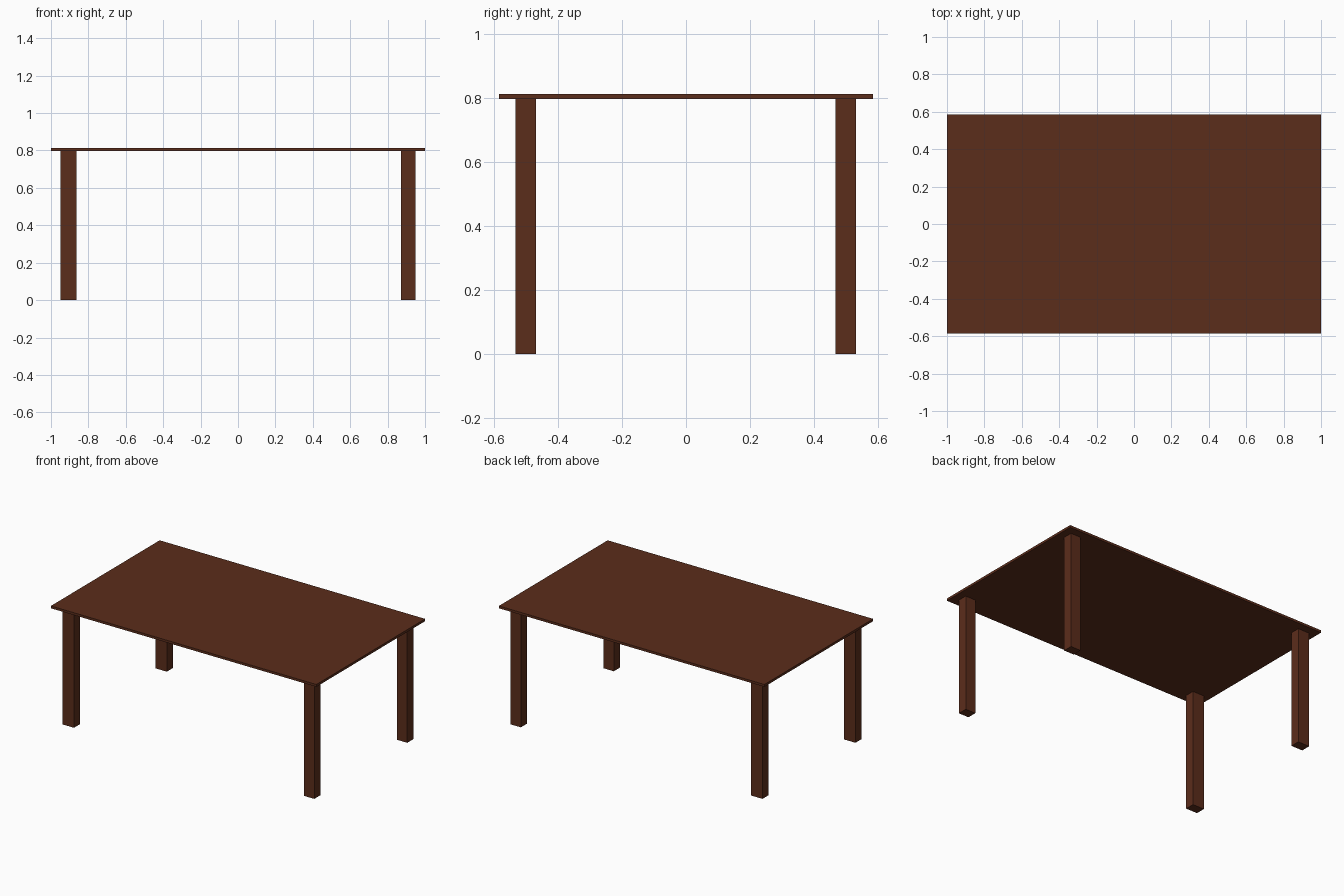
import bpy

if "Cube" in bpy.data.objects:
    bpy.data.objects.remove(bpy.data.objects["Cube"])

# Dark brown wood
wood = bpy.data.materials.new("dark_wood")
wood.diffuse_color = (0.105, 0.026, 0.011, 1)
wood.use_nodes = True
wood.node_tree.nodes["Principled BSDF"].inputs["Base Color"].default_value = wood.diffuse_color


def box(name, x, y, z):
    """Box from (min, max) ranges on each axis."""
    spans = (x, y, z)
    bpy.ops.mesh.primitive_cube_add(size=1, location=[(a + b) / 2 for a, b in spans])
    ob = bpy.context.object
    ob.name = name
    ob.scale = [b - a for a, b in spans]
    bpy.ops.object.transform_apply(location=False, rotation=False, scale=True)
    ob.data.materials.append(wood)
    return ob


UNDERSIDE = 0.797

# Thin table top
box("table_top", (-1, 1), (-0.585, 0.585), (UNDERSIDE, 0.813))

# Four legs; the left pair is slightly wider than the right pair
for side, x in (("left", (-0.949, -0.863)), ("right", (0.872, 0.948))):
    for end, y in (("front", (-0.533, -0.468)), ("back", (0.467, 0.532))):
        box(f"{end}_{side}_leg", x, y, (0, UNDERSIDE))
